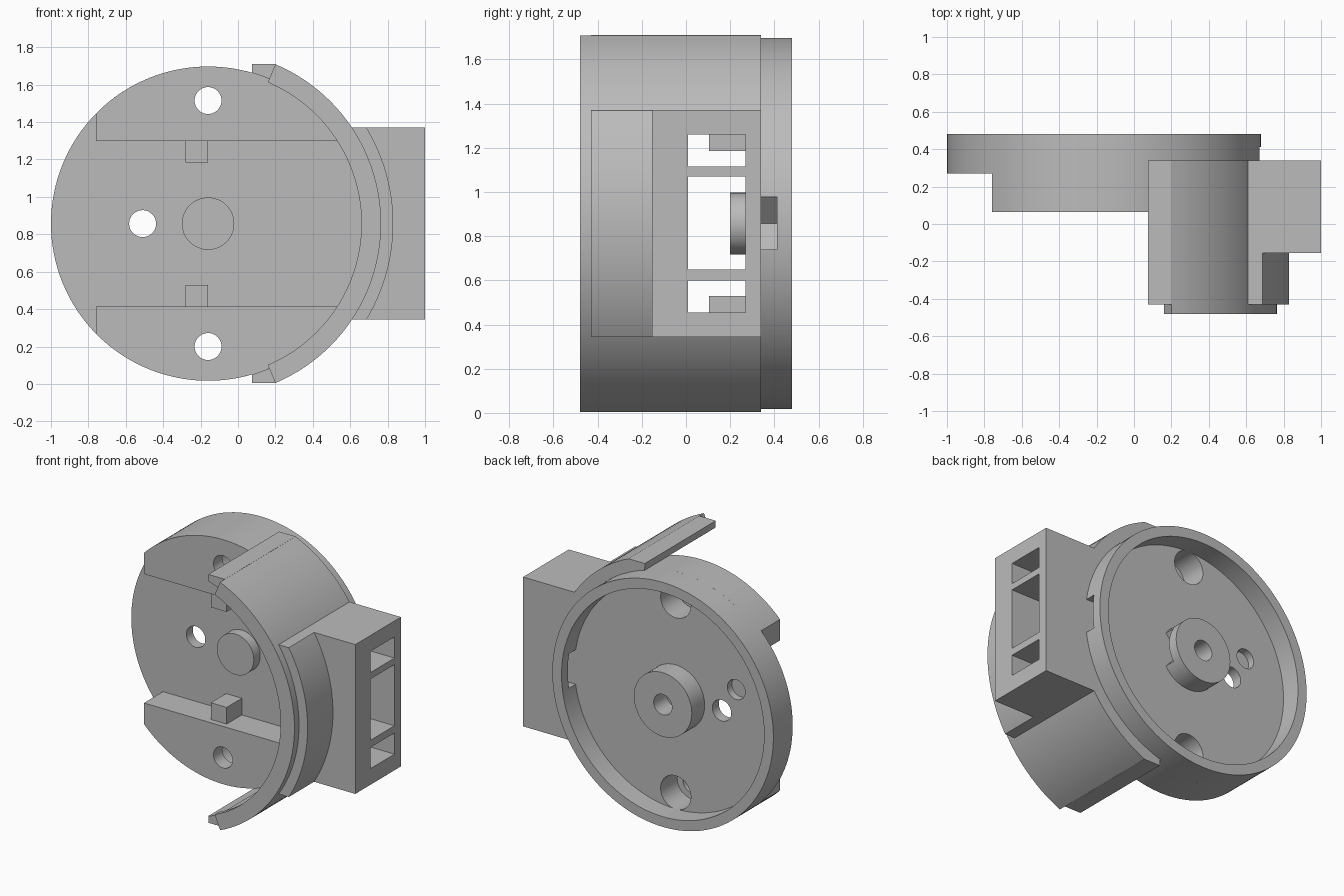
import bpy, bmesh, math

CX, CZ = -0.16, 0.857      # disc axis
R, R_OUT = 0.84, 0.925     # disc and band radii

cube = bpy.data.objects.get("Cube")
if cube:
    bpy.data.objects.remove(cube, do_unlink=True)

grey = bpy.data.materials.new("plain_grey")
grey.use_nodes = True
grey.diffuse_color = (0.5, 0.5, 0.5, 1)
grey.node_tree.nodes["Principled BSDF"].inputs["Base Color"].default_value = (0.5, 0.5, 0.5, 1)


def prism(name, pts, y0, y1):
    """Extrude an (x, z) outline along y."""
    bm = bmesh.new()
    face = bm.faces.new([bm.verts.new((x, y0, z)) for x, z in pts])
    ext = bmesh.ops.extrude_face_region(bm, geom=[face])
    verts = [v for v in ext["geom"] if isinstance(v, bmesh.types.BMVert)]
    bmesh.ops.translate(bm, vec=(0, y1 - y0, 0), verts=verts)
    bmesh.ops.recalc_face_normals(bm, faces=bm.faces)
    mesh = bpy.data.meshes.new(name)
    bm.to_mesh(mesh)
    bm.free()
    mesh.materials.append(grey)
    ob = bpy.data.objects.new(name, mesh)
    bpy.context.collection.objects.link(ob)
    return ob


def arc(r, a0, a1, n=48):
    angles = [math.radians(a0 + (a1 - a0) * i / n) for i in range(n + 1)]
    return [(CX + r * math.cos(a), CZ + r * math.sin(a)) for a in angles]


def cyl(name, x, z, r, y0, y1, n=64):
    pts = [(x + r * math.cos(i * math.tau / n), z + r * math.sin(i * math.tau / n)) for i in range(n)]
    return prism(name, pts, y0, y1)


def box(name, x0, x1, y0, y1, z0, z1):
    return prism(name, [(x0, z0), (x1, z0), (x1, z1), (x0, z1)], y0, y1)


def sector(name, r0, r1, a, y0, y1):
    return prism(name, arc(r1, -a, a) + arc(r0, a, -a), y0, y1)


def flip(pts):
    return [(x, 2 * CZ - z) for x, z in pts]


def cut(ob, cutters):
    """Subtract the cutters and bake the result."""
    for c in cutters:
        mod = ob.modifiers.new("cut", "BOOLEAN")
        mod.operation, mod.solver, mod.object = "DIFFERENCE", "EXACT", c
    dg = bpy.context.evaluated_depsgraph_get()
    mesh = bpy.data.meshes.new_from_object(ob.evaluated_get(dg))
    ob.modifiers.clear()
    ob.data = mesh


# Cutters
recess = cyl("cut_recess", CX, CZ, 0.77, 0.34, 0.6, 128)
screw_holes = []
for z in (1.515, 0.2):
    screw_holes.append(cyl("cut_screw", CX, z, 0.072, -0.1, 0.6, 40))
    screw_holes.append(cyl("cut_counterbore", CX, z, 0.115, 0.16, 0.4, 48))
side_hole = cyl("cut_side_hole", -0.51, CZ, 0.072, 0.1, 0.6, 40)
blind_hole = cyl("cut_blind_hole", -0.62, 1.03, 0.068, 0.29, 0.4, 40)
rim_window = box("cut_rim_window", 0.5, 0.8, 0.34, 0.412, 0.74, 0.977)
axle_hole = cyl("cut_axle", CX, CZ, 0.07, 0.3, 0.6, 40)
hub_notch = prism("cut_hub_notch", [(-0.08, CZ), (0.08, CZ - 0.18), (0.08, CZ + 0.18)], 0.34, 0.412)
slots = [box("cut_slot", 0.4, 1.2, 0.01, 0.27, z0, z1)
         for z0, z1 in ((0.455, 0.6), (0.65, 1.07), (1.115, 1.26))]
cutters = [recess, *screw_holes, side_hole, blind_hole, rim_window, axle_hole, hub_notch, *slots]

# Round plate with a rim at the back
disc = cyl("disc", CX, CZ, R, 0.27, 0.48, 128)
cut(disc, [recess, *screw_holes, side_hole, blind_hole, rim_window])

# Hub at the back, knob at the front
hub = cyl("hub", CX, CZ, 0.22, 0.335, 0.48)
cut(hub, [axle_hole, hub_notch])
knob = cyl("knob", CX, CZ, 0.14, 0.2, 0.28)
parts = [disc, hub, knob]

# Raised segments, pegs and end tabs, mirrored top to bottom
segment = arc(R, 31.8, 135.6) + [(-0.76, 1.30)]
peg = [(-0.28, 1.185), (-0.16, 1.185), (-0.16, 1.31), (-0.28, 1.31)]
tab = arc(R, 64.6, 73.7, 6) + [(0.075, 1.71), (0.2, 1.71)]
for side, shape in (("upper", lambda p: p), ("lower", flip)):
    seg = prism(side + "_segment", shape(segment), 0.065, 0.3)
    cut(seg, screw_holes)
    parts += [seg,
              prism(side + "_peg", shape(peg), 0.105, 0.28),
              prism(side + "_tab", shape(tab), -0.43, 0.34)]

# Curved band with a front lip
band = sector("band", 0.835, R_OUT, 67.1, -0.43, 0.34)
cut(band, slots)
lip = sector("band_lip", 0.82, R_OUT, 67.1, -0.48, -0.43)

# Slotted side box and the curved step in front of it
side_box = prism("side_box", arc(0.9, -34.75, 34.75) + [(1.0, 1.37), (1.0, 0.344)], -0.155, 0.34)
cut(side_box, slots)
step = prism("curved_step", arc(0.99, -31.2, 31.2) + arc(0.9, 34.75, -34.75), -0.43, -0.15)
parts += [band, lip, side_box, step]

for c in cutters:
    bpy.data.objects.remove(c, do_unlink=True)

bpy.ops.object.select_all(action="DESELECT")
for ob in parts:
    ob.select_set(True)
bpy.context.view_layer.objects.active = disc
bpy.ops.object.shade_smooth_by_angle(angle=math.radians(25))
